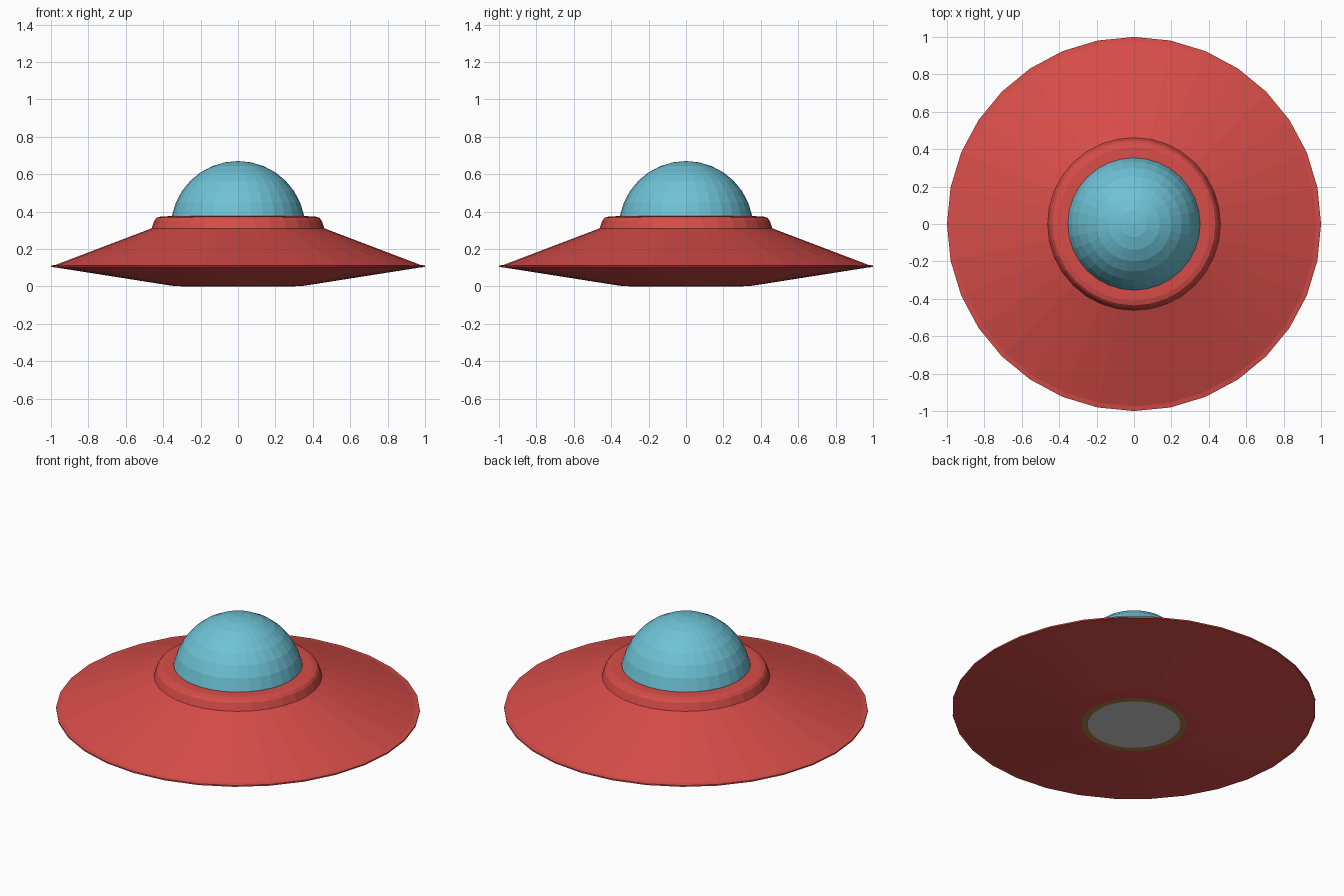
import bpy, bmesh
from math import sin, cos, pi, radians

if "Cube" in bpy.data.objects:
    bpy.data.objects.remove(bpy.data.objects["Cube"])

SIDES = 32


def material(name, color):
    m = bpy.data.materials.new(name)
    m.diffuse_color = color
    m.use_nodes = True
    m.node_tree.nodes["Principled BSDF"].inputs["Base Color"].default_value = m.diffuse_color
    return m


def lathe(name, profile, mat=None):
    """Revolve (radius, z) points, listed bottom to top, around z."""
    bm = bmesh.new()
    rings = []
    for r, z in profile:
        if r < 1e-5:
            rings.append([bm.verts.new((0, 0, z))] * SIDES)
        else:
            rings.append([bm.verts.new((r * cos(2 * pi * i / SIDES),
                                        r * sin(2 * pi * i / SIDES), z))
                          for i in range(SIDES)])
    for a, b in zip(rings, rings[1:]):
        for i in range(SIDES):
            j = (i + 1) % SIDES
            corners = list(dict.fromkeys((a[i], a[j], b[j], b[i])))
            bm.faces.new(corners)
    mesh = bpy.data.meshes.new(name)
    bm.to_mesh(mesh)
    bm.free()
    if mat:
        mesh.materials.append(mat)
    obj = bpy.data.objects.new(name, mesh)
    bpy.context.collection.objects.link(obj)
    return obj


red = material("hull_red", (0.68, 0.074, 0.066, 1))
blue = material("dome_blue", (0.155, 0.54, 0.67, 1))
gold = material("ring_gold", (0.41, 0.22, 0.06, 1))

# Saucer hull with thin rim and raised collar
lathe("saucer_hull", [
    (0.29, 0.0), (0.34, 0.002), (0.37, 0.006), (0.98, 0.102),
    (1.0, 0.103), (1.0, 0.111), (0.975, 0.115),
    (0.462, 0.31), (0.447, 0.353), (0.435, 0.367), (0.41, 0.374),
    (0.34, 0.376)], red)

# Cockpit dome: upper half of a sphere
R, CZ = 0.36, 0.31
lathe("cockpit_dome",
      [(R * cos(radians(11.25 * k)), CZ + R * sin(radians(11.25 * k)))
       for k in range(9)], blue)

# Underside ring and hatch
lathe("underside_ring", [(0.255, 0.0), (0.29, 0.0)], gold)
lathe("underside_hatch", [(0.0, 0.0), (0.255, 0.0)])

# Make the flat underside parts face down
for name in ("underside_ring", "underside_hatch"):
    mesh = bpy.data.objects[name].data
    if mesh.polygons[0].normal.z > 0:
        mesh.flip_normals()
